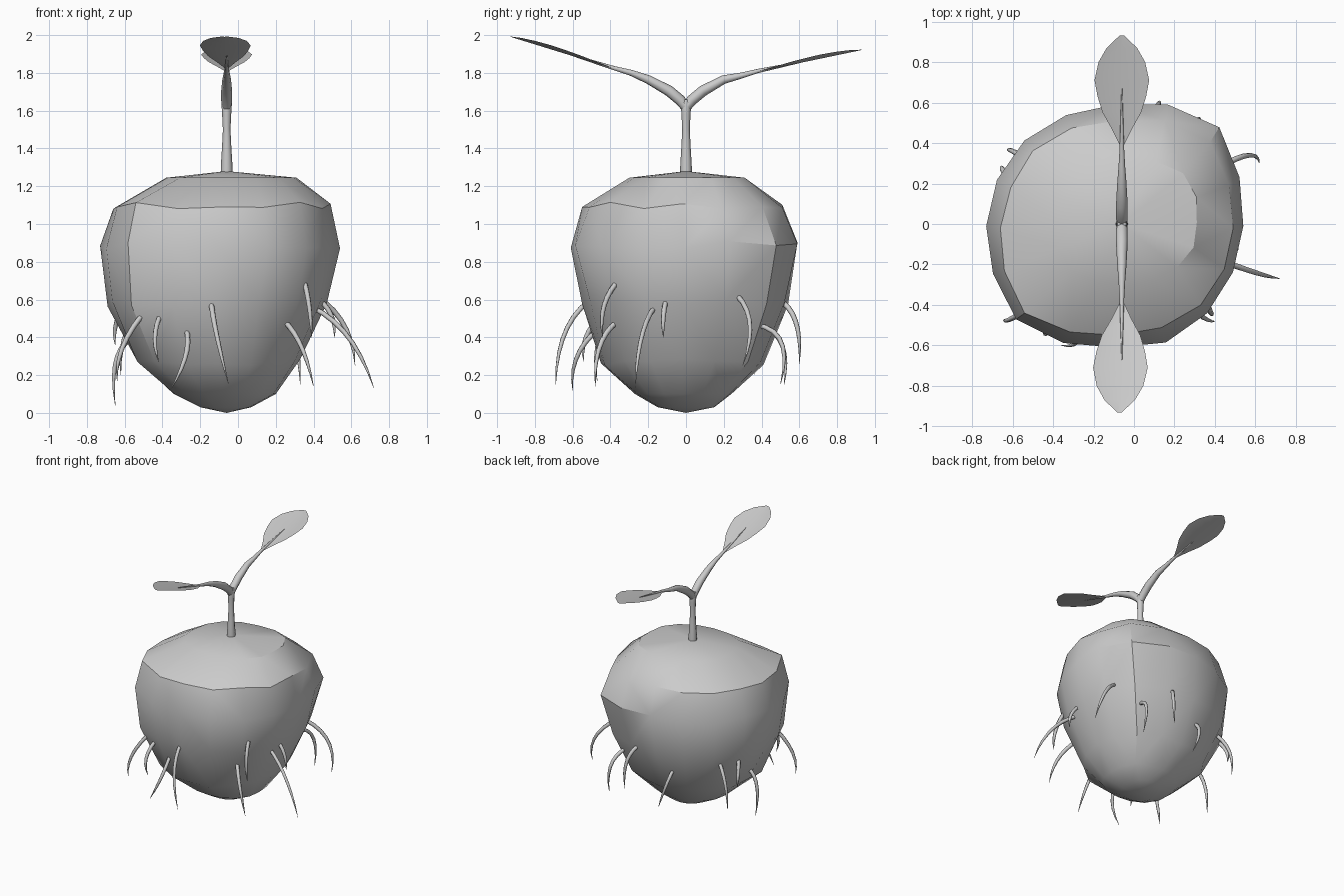
import bpy, bmesh, math, random
from mathutils import Vector

if "Cube" in bpy.data.objects:
    bpy.data.objects.remove(bpy.data.objects["Cube"])

random.seed(4)
CX = -0.06


def finish(name, bm, angle):
    me = bpy.data.meshes.new(name)
    bm.normal_update()
    bm.to_mesh(me)
    bm.free()
    ob = bpy.data.objects.new(name, me)
    bpy.context.collection.objects.link(ob)
    bpy.ops.object.select_all(action='DESELECT')
    ob.select_set(True)
    bpy.context.view_layer.objects.active = ob
    bpy.ops.object.shade_smooth_by_angle(angle=math.radians(angle))
    return ob


def tube(name, pts, radii, res=1):
    cu = bpy.data.curves.new(name, 'CURVE')
    cu.dimensions = '3D'
    cu.bevel_depth = 1.0
    cu.bevel_resolution = res
    cu.use_fill_caps = True
    sp = cu.splines.new('POLY')
    sp.points.add(len(pts) - 1)
    for p, co, r in zip(sp.points, pts, radii):
        p.co = (*co, 1)
        p.radius = r
    sp.use_smooth = True
    ob = bpy.data.objects.new(name, cu)
    bpy.context.collection.objects.link(ob)
    bpy.ops.object.select_all(action='DESELECT')
    ob.select_set(True)
    bpy.context.view_layer.objects.active = ob
    bpy.ops.object.convert(target='MESH')
    return bpy.context.object


# Soil clump: rings of z, x0, x1, y0, y1, with a different roundness per quarter
rings = [(0.03, -0.20, 0.07, -0.15, 0.15), (0.10, -0.34, 0.20, -0.27, 0.24),
         (0.27, -0.54, 0.33, -0.45, 0.41), (0.58, -0.69, 0.47, -0.55, 0.54),
         (0.89, -0.73, 0.54, -0.61, 0.59), (1.10, -0.66, 0.49, -0.55, 0.51),
         (1.245, -0.38, 0.31, -0.30, 0.31)]
N = 16
bm = bmesh.new()
loops = []
for k, (z, x0, x1, y0, y1) in enumerate(rings):
    loop = []
    for i in range(N):
        a = 2 * math.pi * i / N
        c, s = math.cos(a), math.sin(a)
        n = (3.2 if s > 0 else 2.2) if c > 0 else (2.0 if s > 0 else 2.8)
        r = (abs(c) ** n + abs(s) ** n) ** (-1 / n)
        if i % 4:
            r *= 1 + random.uniform(-0.025, 0.02)
        dz = random.uniform(-0.02, 0.02) if 1 < k < 6 else 0
        loop.append(bm.verts.new(((x0 + x1) / 2 + (x1 - x0) / 2 * r * c,
                                  (y0 + y1) / 2 + (y1 - y0) / 2 * r * s, z + dz)))
    loops.append(loop)
bottom, top = bm.verts.new((CX, 0, 0)), bm.verts.new((CX, 0, 1.28))
for i in range(N):
    j = (i + 1) % N
    for a, b in zip(loops, loops[1:]):
        bm.faces.new((a[i], a[j], b[j], b[i]))
    bm.faces.new((bottom, loops[0][j], loops[0][i]))
    bm.faces.new((top, loops[-1][i], loops[-1][j]))
bmesh.ops.triangulate(bm, faces=bm.faces[:])
finish("soil_clump", bm, 31)

# Roots: start, bend, tip
roots = [((-.14, -.54, .57), (-.11, -.65, .40), (-.05, -.69, .15)),
         ((-.27, -.48, .43), (-.28, -.58, .29), (-.36, -.60, .12)),
         ((.36, -.39, .66), (.38, -.44, .54), (.39, -.44, .40)),
         ((.26, -.38, .47), (.34, -.46, .34), (.40, -.48, .14)),
         ((.43, -.18, .54), (.60, -.24, .38), (.72, -.27, .13)),
         ((.45, -.11, .58), (.50, -.12, .50), (.51, -.12, .40)),
         ((.44, .29, .60), (.57, .34, .45), (.62, .30, .25)),
         ((.27, .40, .46), (.31, .51, .36), (.33, .50, .15)),
         ((.08, .53, .57), (.12, .59, .45), (.12, .60, .26)),
         ((-.20, .46, .43), (-.18, .52, .32), (-.12, .52, .15)),
         ((-.50, .30, .54), (-.60, .36, .40), (-.62, .36, .20)),
         ((-.62, .22, .54), (-.65, .27, .45), (-.65, .28, .36)),
         ((-.58, .02, .38), (-.65, .03, .26), (-.65, .05, .04)),
         ((-.49, -.40, .54), (-.61, -.47, .35), (-.64, -.47, .17)),
         ((-.41, -.44, .52), (-.44, -.53, .40), (-.42, -.54, .27))]
for k, (a, b, c) in enumerate(roots):
    a, b, c = Vector(a), Vector(b), Vector(c)
    pts = []
    for i in range(8):
        t = -0.1 + 1.1 * i / 7
        pts.append(a * (2 * (t - .5) * (t - 1)) + b * (4 * t * (1 - t)) + c * (2 * t * (t - .5)))
    tube(f"root_{k + 1}", pts, [.014, .014, .014, .013, .012, .010, .006, .001])

# Stem
tube("stem", [(CX, 0, z) for z in (1.26, 1.32, 1.40, 1.50, 1.58, 1.64, 1.66)],
     [.032, .030, .025, .020, .024, .028, .022], 2)

# Two stalks, each carrying a leaf with raised edges
outline = [(.38, .006), (.47, .05), (.55, .095), (.63, .12), (.71, .135),
           (.80, .115), (.87, .075), (.93, .012)]
for side, sgn, tipz, low in (("front", -1, 1.995, 1.825), ("back", 1, 1.925, 1.81)):
    def height(y):
        return low + (tipz - low) * (y - .38) / .55
    path = [(0, 1.615), (.03, 1.655), (.09, 1.705), (.20, 1.765), (.29, low - .025),
            (.38, low), (.52, height(.52)), (.67, height(.67))]
    tube(f"{side}_stalk", [(CX, sgn * y, z) for y, z in path],
         [.024, .029, .029, .023, .016, .011, .007, .002], 2)
    bm = bmesh.new()
    rows = []
    for y, w in outline:
        lift = .022 * w / .135
        mid = CX - .012 * (y - .38) / .55 * (1 if sgn < 0 else 0)
        rows.append([bm.verts.new((mid + f * w, sgn * y, height(y) + abs(f) * lift - .004))
                     for f in (-1, 0, 1)])
    for p, q in zip(rows, rows[1:]):
        for i in (0, 1):
            f = (p[i], p[i + 1], q[i + 1], q[i])
            bm.faces.new(f if sgn > 0 else f[::-1])
    finish(f"{side}_leaf", bm, 40)
